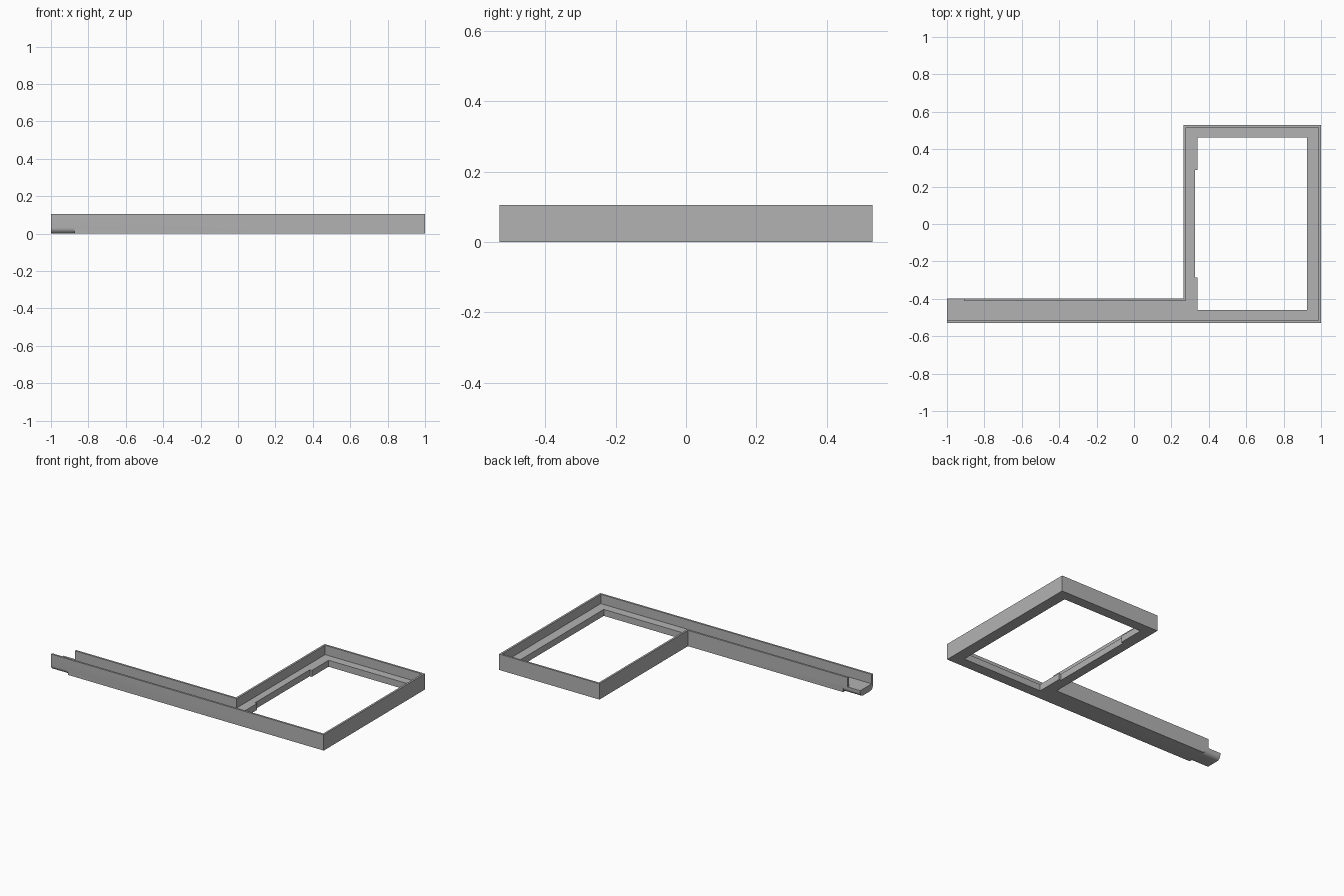
import bpy, bmesh, math

if "Cube" in bpy.data.objects:
    bpy.data.objects.remove(bpy.data.objects["Cube"])

H, FLOOR, R = 0.105, 0.043, 0.03      # wall height, floor thickness, tongue rounding

grey = bpy.data.materials.new("plain grey")
grey.diffuse_color = (0.45, 0.45, 0.45, 1)
grey.use_nodes = True
grey.node_tree.nodes["Principled BSDF"].inputs["Base Color"].default_value = grey.diffuse_color


def prism(name, pts, offset):
    """Extrude a closed 3D outline along an offset vector."""
    bm = bmesh.new()
    face = bm.faces.new([bm.verts.new(p) for p in pts])
    top = bmesh.ops.extrude_face_region(bm, geom=[face])["geom"]
    bmesh.ops.translate(bm, vec=offset, verts=[v for v in top if isinstance(v, bmesh.types.BMVert)])
    bmesh.ops.recalc_face_normals(bm, faces=bm.faces)
    me = bpy.data.meshes.new(name)
    bm.to_mesh(me)
    bm.free()
    ob = bpy.data.objects.new(name, me)
    bpy.context.collection.objects.link(ob)
    return ob


def slab(name, outline, z0, z1):
    return prism(name, [(x, y, z0) for x, y in outline], (0, 0, z1 - z0))


# Outer body: square frame with a long arm
body = slab("channel_frame", [(-1, -0.53), (1, -0.53), (1, 0.53), (0.264, 0.53),
                              (0.264, -0.397), (-1, -0.397)], 0, H)
body.data.materials.append(grey)

# Channel between the thin walls, open at the arm end and along the tongue's back
channel = slab("channel_cutter", [(-1.1, -0.517), (0.987, -0.517), (0.987, 0.517), (0.277, 0.517),
                                  (0.277, -0.41), (-0.908, -0.41), (-0.908, -0.3), (-1.1, -0.3)],
               FLOOR, 0.2)

# Window through the floor, with a shallow recess in its left edge
window = slab("window_cutter", [(0.34, -0.46), (0.925, -0.46), (0.925, 0.463), (0.34, 0.463),
                                (0.34, 0.288), (0.325, 0.288), (0.325, -0.285), (0.34, -0.285)],
              -0.1, 0.2)


# Rounded lower edges of the tongue at the arm end
def rounding(name, edge, inward):
    arc = [(edge + inward * R * (1 - math.cos(a)), R * (1 - math.sin(a)))
           for a in [math.pi / 2 * i / 10 for i in range(11)]]
    prof = [(edge - inward * 0.05, R)] + arc + [(edge + inward * R, -0.05), (edge - inward * 0.05, -0.05)]
    return prism(name, [(-1.1, y, z) for y, z in prof], (0.225, 0, 0))


cutters = [channel, window, rounding("front_rounding", -0.53, 1), rounding("back_rounding", -0.397, -1)]
for c in cutters:
    m = body.modifiers.new(c.name, "BOOLEAN")
    m.operation, m.solver, m.object = "DIFFERENCE", "EXACT", c

# Bake the cuts and remove the cutters
dg = bpy.context.evaluated_depsgraph_get()
baked = bpy.data.meshes.new_from_object(body.evaluated_get(dg))
body.modifiers.clear()
body.data = baked
for c in cutters:
    bpy.data.objects.remove(c)
baked.materials.clear()
baked.materials.append(grey)
for p in baked.polygons:
    p.material_index = 0

bpy.context.view_layer.objects.active = body
body.select_set(True)
bpy.ops.object.shade_smooth_by_angle(angle=math.radians(30))
